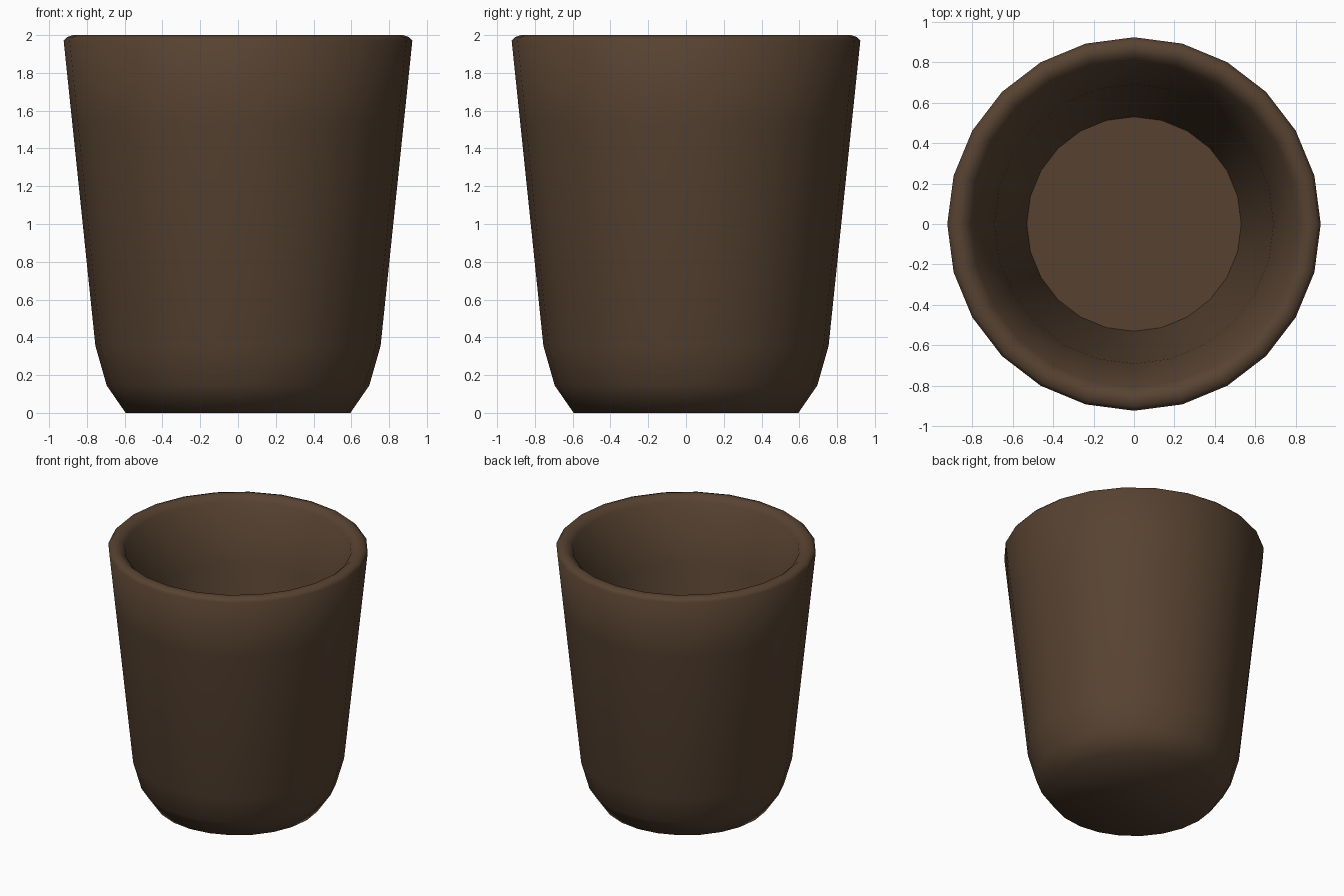
import bpy, bmesh, math

if "Cube" in bpy.data.objects:
    bpy.data.objects.remove(bpy.data.objects["Cube"])

SIDES = 24

# Cup cross-section (radius, height): outside from the foot up, over the rim, down to the inner floor
PROFILE = [
    (0.595, 0.0), (0.695, 0.145), (0.755, 0.355), (0.877, 1.53), (0.923, 1.97),
    (0.905, 1.99), (0.875, 2.0), (0.845, 1.995), (0.805, 1.96), (0.69, 1.53), (0.53, 0.14),
]


def lathe(name, profile, sides):
    bm = bmesh.new()
    rings = []
    for r, z in profile:
        rings.append([bm.verts.new((r * math.cos(2 * math.pi * i / sides),
                                    r * math.sin(2 * math.pi * i / sides), z))
                      for i in range(sides)])
    for a, b in zip(rings, rings[1:]):
        for i in range(sides):
            j = (i + 1) % sides
            bm.faces.new((a[i], a[j], b[j], b[i]))
    # Close the underside and the inner floor
    bm.faces.new(rings[0][::-1])
    bm.faces.new(rings[-1])
    bmesh.ops.recalc_face_normals(bm, faces=bm.faces)
    mesh = bpy.data.meshes.new(name)
    bm.to_mesh(mesh)
    bm.free()
    obj = bpy.data.objects.new(name, mesh)
    bpy.context.collection.objects.link(obj)
    return obj


# Brown tapered cup
cup = lathe("cup", PROFILE, SIDES)
brown = bpy.data.materials.new("brown_clay")
brown.diffuse_color = (0.095, 0.055, 0.031, 1)
brown.use_nodes = True
brown.node_tree.nodes["Principled BSDF"].inputs["Base Color"].default_value = brown.diffuse_color
cup.data.materials.append(brown)

# Smooth all over, crisp inner floor edge
bpy.ops.object.select_all(action='DESELECT')
cup.select_set(True)
bpy.context.view_layer.objects.active = cup
bpy.ops.object.shade_smooth_by_angle(angle=math.radians(65))
